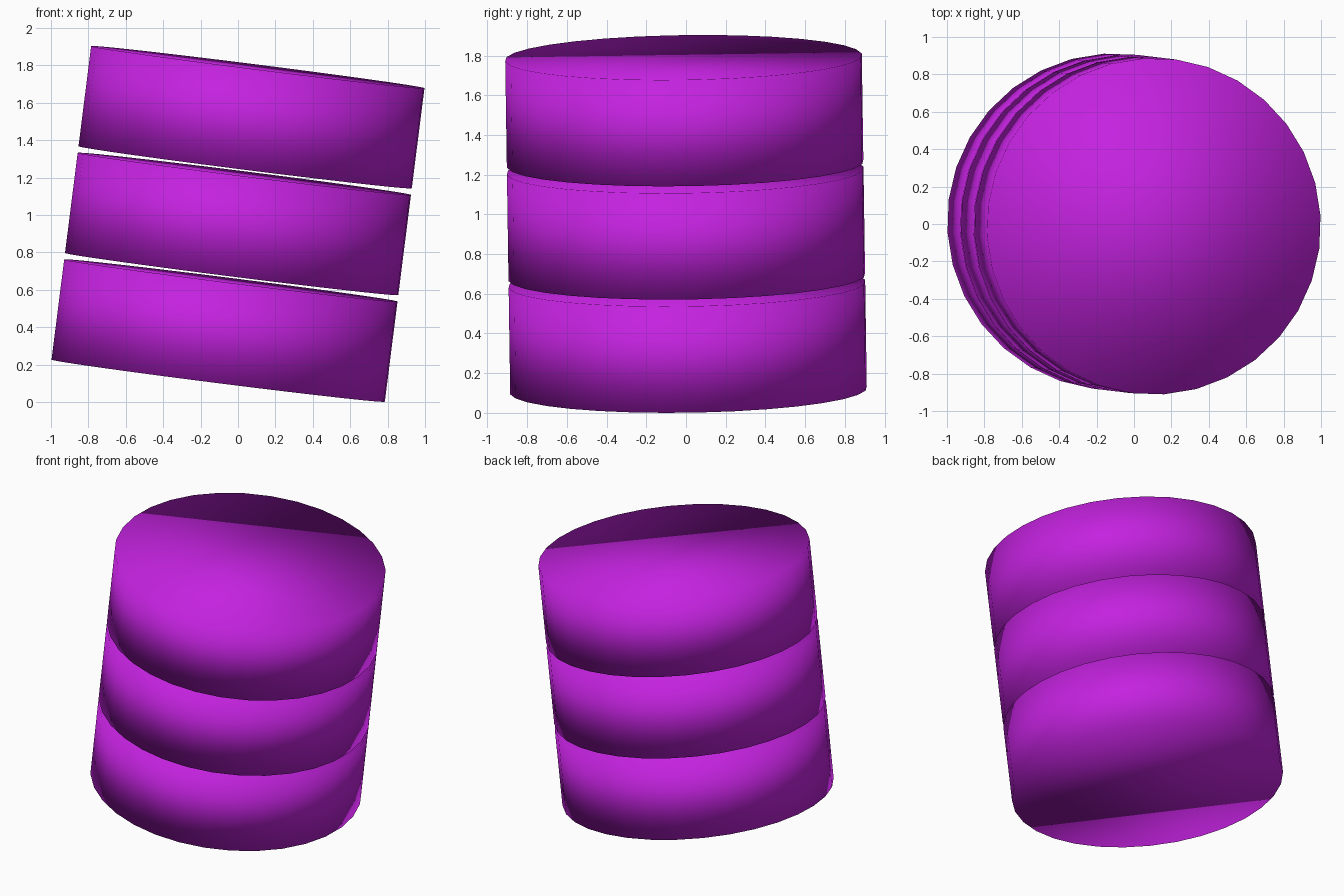
import bpy
from math import radians
from mathutils import Matrix, Vector

if "Cube" in bpy.data.objects:
    bpy.data.objects.remove(bpy.data.objects["Cube"])

RADIUS, HEIGHT, PITCH = 0.90, 0.54, 0.575

mat = bpy.data.materials.new("purple")
mat.diffuse_color = (0.55, 0.016, 0.74, 1)
mat.use_nodes = True
mat.node_tree.nodes["Principled BSDF"].inputs["Base Color"].default_value = mat.diffuse_color

# Shared lean of the stack, plus a small spin around its own axis
lean = (Matrix.Rotation(radians(7.2), 4, 'Y')
        @ Matrix.Rotation(radians(0.85), 4, 'X')
        @ Matrix.Rotation(radians(3.7), 4, 'Z'))

# Three identical smooth-shaded discs stacked along the leaning axis
for i, name in enumerate(("lower_disc", "middle_disc", "upper_disc")):
    centre = lean @ Vector((0, 0, (i - 1) * PITCH)) + Vector((0, 0, 0.952))
    bpy.ops.mesh.primitive_cylinder_add(vertices=32, radius=RADIUS, depth=HEIGHT)
    disc = bpy.context.object
    disc.name = name
    disc.matrix_world = Matrix.Translation(centre) @ lean
    disc.data.materials.append(mat)
    bpy.ops.object.shade_smooth()
